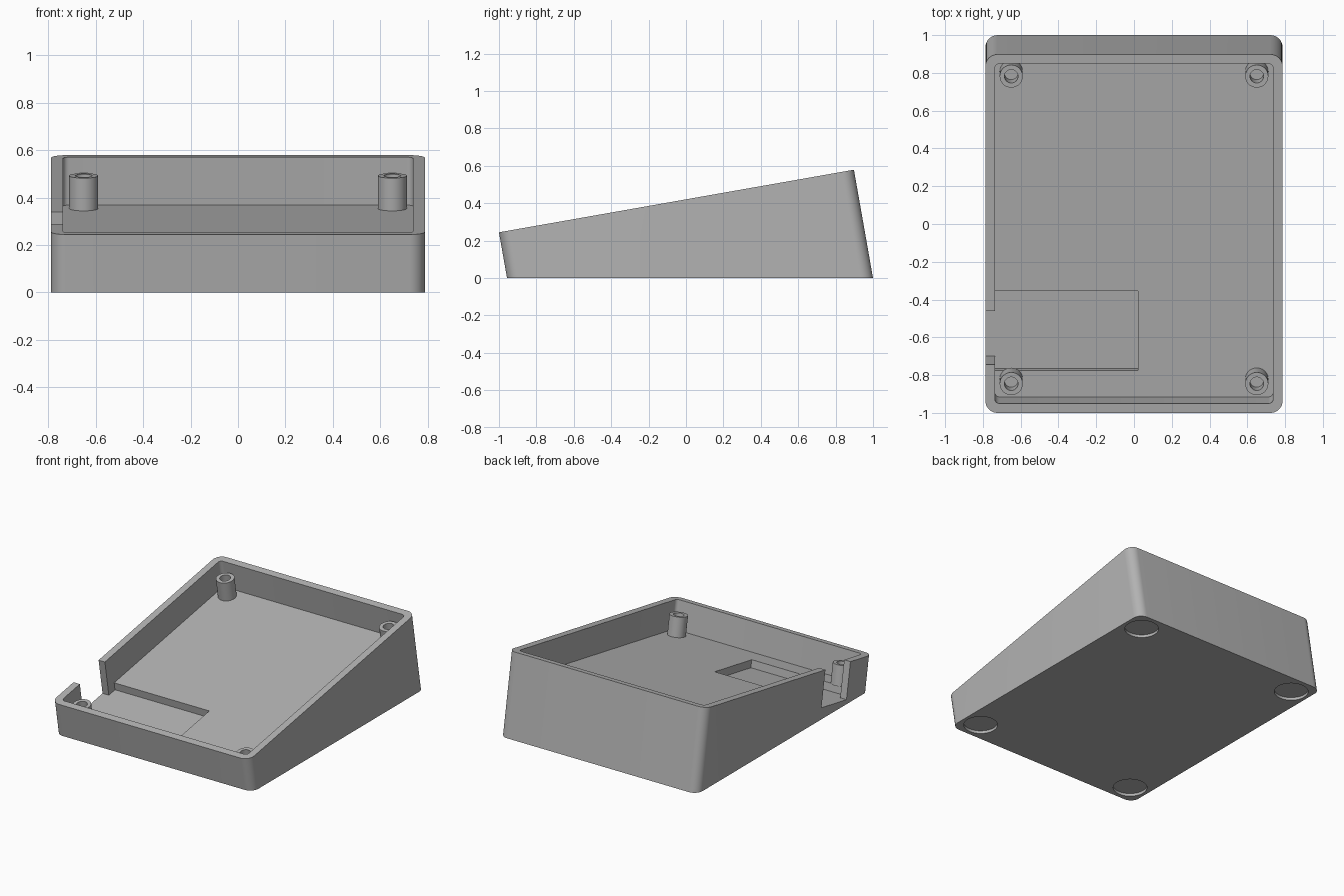
import bpy, bmesh, math
from mathutils import Matrix, Vector

if "Cube" in bpy.data.objects:
    bpy.data.objects.remove(bpy.data.objects["Cube"])

TILT = math.radians(10)
LENGTH, HALF_W, WALL = 1.927, 0.787, 0.05
FLOOR, POCKET = -0.205, -0.26          # depths measured below the sloping rim
# tilted frame: x across, y up the slope, z square to the rim
FRAME = Matrix.Translation((0, -1, 0.244)) @ Matrix.Rotation(TILT, 4, 'X')

grey = bpy.data.materials.new("grey plastic")
grey.diffuse_color = (0.45, 0.45, 0.45, 1)
grey.use_nodes = True
grey.node_tree.nodes["Principled BSDF"].inputs["Base Color"].default_value = grey.diffuse_color


def make_object(name, bm):
    bmesh.ops.recalc_face_normals(bm, faces=bm.faces[:])
    mesh = bpy.data.meshes.new(name)
    bm.to_mesh(mesh)
    bm.free()
    mesh.materials.append(grey)
    ob = bpy.data.objects.new(name, mesh)
    bpy.context.collection.objects.link(ob)
    return ob


def prism(name, outline, z0, z1, frame=FRAME):
    """Extrude a flat outline from z0 to z1 in the given frame."""
    bm = bmesh.new()
    face = bm.faces.new([bm.verts.new((x, y, z0)) for x, y in outline])
    top = bmesh.ops.extrude_face_region(bm, geom=[face])["geom"]
    for v in top:
        if isinstance(v, bmesh.types.BMVert):
            v.co.z = z1
    bm.transform(frame)
    return make_object(name, bm)


def rounded(x0, x1, y0, y1, r, steps=10):
    pts = []
    for i, (cx, cy) in enumerate([(x1 - r, y1 - r), (x0 + r, y1 - r),
                                  (x0 + r, y0 + r), (x1 - r, y0 + r)]):
        for k in range(steps + 1):
            a = math.pi / 2 * (i + k / steps)
            pts.append((cx + r * math.cos(a), cy + r * math.sin(a)))
    return pts


def box(x0, x1, y0, y1):
    return [(x0, y0), (x1, y0), (x1, y1), (x0, y1)]


def circle(cx, cy, r, n=40):
    return [(cx + r * math.cos(2 * math.pi * i / n),
             cy + r * math.sin(2 * math.pi * i / n)) for i in range(n)]


def activate(ob):
    bpy.ops.object.select_all(action='DESELECT')
    ob.select_set(True)
    bpy.context.view_layer.objects.active = ob


def cut(ob, cutter):
    mod = ob.modifiers.new("cut", 'BOOLEAN')
    mod.operation, mod.solver, mod.object = 'DIFFERENCE', 'EXACT', cutter
    activate(ob)
    bpy.ops.object.modifier_apply(modifier=mod.name)
    bpy.data.objects.remove(cutter)


def smooth(ob):
    activate(ob)
    bpy.ops.object.shade_smooth_by_angle(angle=math.radians(30))


# wedge body: tilted rounded block sliced flat at the ground
case = prism("wedge_case", rounded(-HALF_W, HALF_W, 0, LENGTH, 0.065), -1, 0)
bm = bmesh.new()
bm.from_mesh(case.data)
cutline = bmesh.ops.bisect_plane(bm, geom=bm.verts[:] + bm.edges[:] + bm.faces[:],
                                 plane_co=(0, 0, 0), plane_no=(0, 0, -1),
                                 clear_outer=True)["geom_cut"]
bmesh.ops.contextual_create(bm, geom=[e for e in cutline if isinstance(e, bmesh.types.BMEdge)])
bmesh.ops.recalc_face_normals(bm, faces=bm.faces[:])
bm.to_mesh(case.data)
bm.free()

# open tray
inner = HALF_W - WALL
cut(case, prism("tray_cutter", rounded(-inner, inner, WALL, LENGTH - WALL, 0.025, 6), FLOOR, 0.1))
# sunken pocket in the floor
cut(case, prism("pocket_cutter", box(-inner, 0.02, 0.192, 0.619), POCKET, FLOOR + 0.05))
# notch through the left wall
cut(case, prism("notch_cutter", box(-1, -inner + 0.003, 0.259, 0.548), POCKET, 0.1))
# round foot recesses underneath
for x in (-0.65, 0.65):
    for y in (-0.815, 0.855):
        cut(case, prism("foot_cutter", circle(x, y, 0.113), -0.1, 0.02, Matrix()))
smooth(case)

# screw posts with blind holes
for side, x in (("left", -0.65), ("right", 0.65)):
    for end, y in (("front", 0.145), ("back", 1.798)):
        post = prism(f"{end}_{side}_screw_post", circle(x, y, 0.061), FLOOR - 0.004, -0.065)
        cut(post, prism("hole_cutter", circle(x, y, 0.036, 28), -0.165, 0.1))
        smooth(post)
